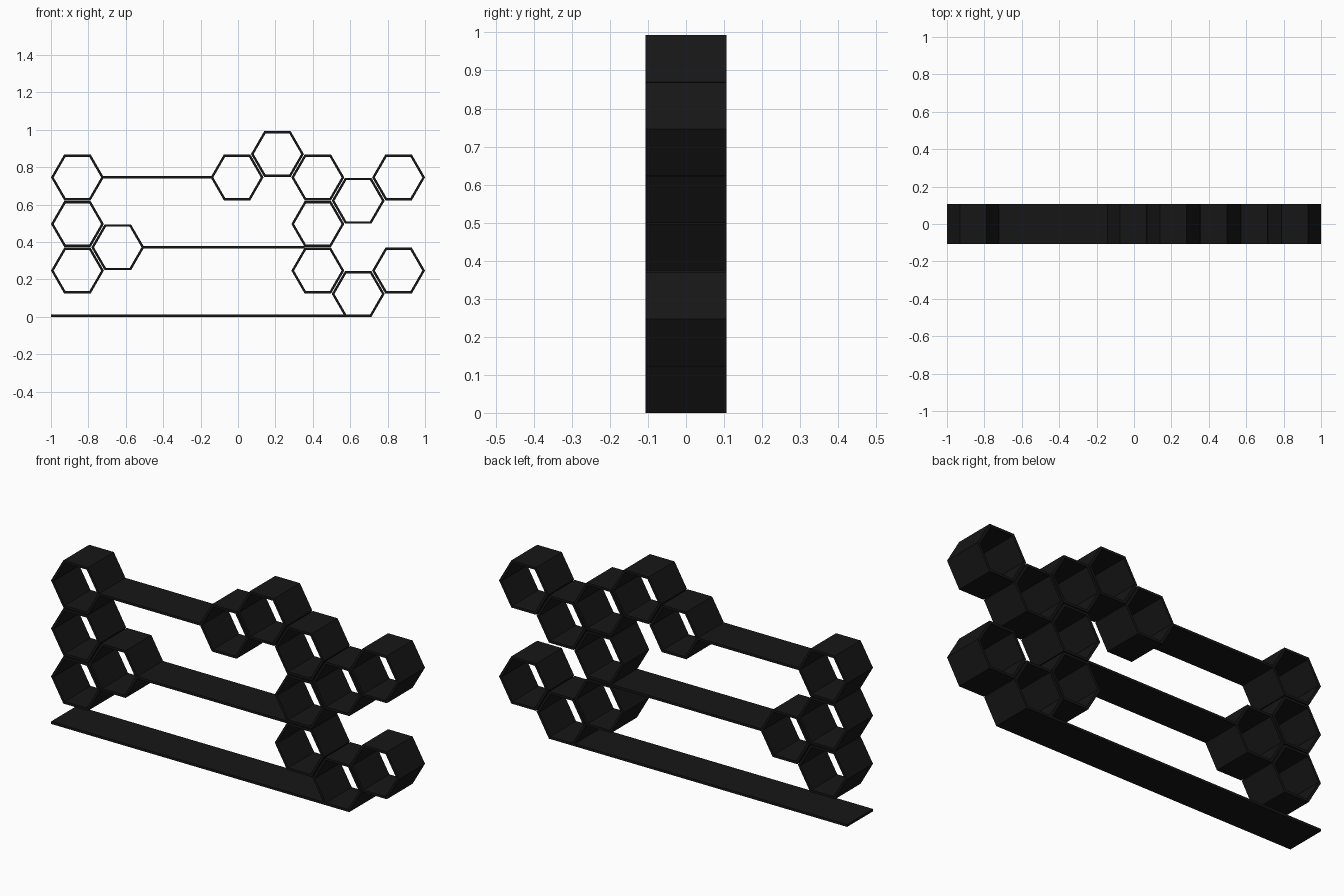
import bpy, bmesh, math

if "Cube" in bpy.data.objects:
    bpy.data.objects.remove(bpy.data.objects["Cube"])

A = 0.1225               # outer apothem of a hexagon cell
R = A / math.cos(math.pi / 6)
WALL = 0.0125            # board thickness
D = 0.106                # half depth
S = 0.2493               # row pitch
C = S * math.cos(math.pi / 6)   # column pitch

mat = bpy.data.materials.new("black_finish")
mat.diffuse_color = (0.008, 0.008, 0.008, 1)
mat.use_nodes = True
mat.node_tree.nodes["Principled BSDF"].inputs["Base Color"].default_value = mat.diffuse_color


def make_object(name, bm):
    bmesh.ops.recalc_face_normals(bm, faces=bm.faces)
    mesh = bpy.data.meshes.new(name)
    bm.to_mesh(mesh)
    bm.free()
    mesh.materials.append(mat)
    obj = bpy.data.objects.new(name, mesh)
    bpy.context.collection.objects.link(obj)
    return obj


def hex_cell(name, x, z):
    """Open hexagonal tube running front to back."""
    bm = bmesh.new()
    rings = []
    for r, y in ((R, -D), (R, D), (R * (A - WALL) / A, D), (R * (A - WALL) / A, -D)):
        rings.append([bm.verts.new((x + r * math.cos(i * math.pi / 3), y,
                                    z + r * math.sin(i * math.pi / 3))) for i in range(6)])
    for k in range(4):
        a, b = rings[k], rings[(k + 1) % 4]
        for i in range(6):
            j = (i + 1) % 6
            bm.faces.new((a[i], a[j], b[j], b[i]))
    return make_object(name, bm)


def board(name, x0, x1, z):
    """Flat shelf board centred on height z."""
    bm = bmesh.new()
    bmesh.ops.create_cube(bm, size=1)
    for v in bm.verts:
        v.co = ((x0 + x1) / 2 + v.co.x * (x1 - x0), v.co.y * 2 * D, z + v.co.z * WALL)
    return make_object(name, bm)


def row(n):
    """Height of a cell centre, counted in half rows from the lowest cell."""
    return A + n * S / 2


RIGHT = 1 - R
LEFT = -1 + R

# Left cluster: (column from the left, half row)
for i, (c, n) in enumerate([(0, 1), (0, 3), (0, 5), (1, 2)]):
    hex_cell(f"left_cell_{i + 1}", LEFT + c * C, row(n))

# Right cluster: (column from the right, half row)
for i, (c, n) in enumerate([(0, 1), (1, 0), (2, 1), (2, 3), (1, 4),
                            (0, 5), (2, 5), (3, 6), (4, 5)]):
    hex_cell(f"right_cell_{i + 1}", RIGHT - c * C, row(n))

# Long shelves joining the clusters
board("upper_shelf", LEFT + R - 0.005, RIGHT - 4 * C - R + 0.005, row(5))
board("middle_shelf", LEFT + C + R - 0.005, RIGHT - 2 * C - R / 2, row(2))
board("base_shelf", -1, RIGHT - C - R / 2, WALL / 2)
